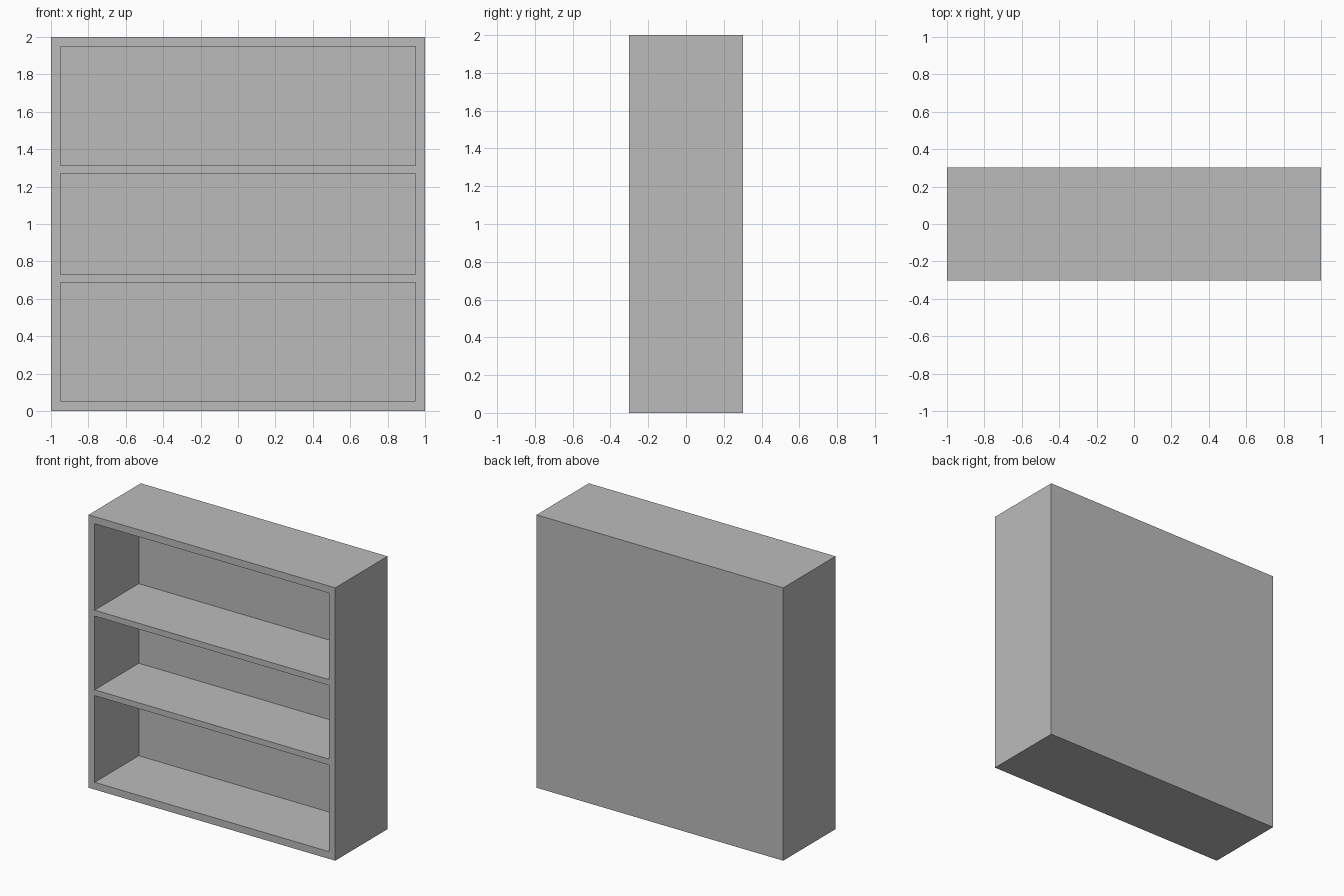
import bpy

if "Cube" in bpy.data.objects:
    bpy.data.objects.remove(bpy.data.objects["Cube"])

WIDTH, DEPTH, HEIGHT = 2.0, 0.605, 2.0
WALL, BACK = 0.05, 0.095
# bottom and top height of each compartment
BAYS = [(0.053, 0.688), (0.731, 1.271), (1.314, 1.948)]

grey = bpy.data.materials.new("plain grey")
grey.diffuse_color = (0.5, 0.5, 0.5, 1)
grey.use_nodes = True
grey.node_tree.nodes["Principled BSDF"].inputs["Base Color"].default_value = grey.diffuse_color


def box(name, lo, hi):
    bpy.ops.mesh.primitive_cube_add(size=1)
    ob = bpy.context.object
    ob.name = name
    for v in ob.data.vertices:
        v.co = [hi[i] if v.co[i] > 0 else lo[i] for i in range(3)]
    ob.data.materials.append(grey)
    return ob


# solid case
case = box("bookcase", (-WIDTH / 2, -DEPTH / 2, 0), (WIDTH / 2, DEPTH / 2, HEIGHT))

# hollow out the compartments from the front, leaving shelves and a back panel
x = WIDTH / 2 - WALL
for i, (low, high) in enumerate(BAYS):
    cutter = box(f"compartment_cutter_{i}", (-x, -DEPTH / 2 - 0.2, low), (x, DEPTH / 2 - BACK, high))
    cutter.hide_render = True
    mod = case.modifiers.new("compartment", 'BOOLEAN')
    mod.operation = 'DIFFERENCE'
    mod.solver = 'EXACT'
    mod.object = cutter
    bpy.context.view_layer.objects.active = case
    bpy.ops.object.modifier_apply(modifier=mod.name)
    bpy.data.objects.remove(cutter)
